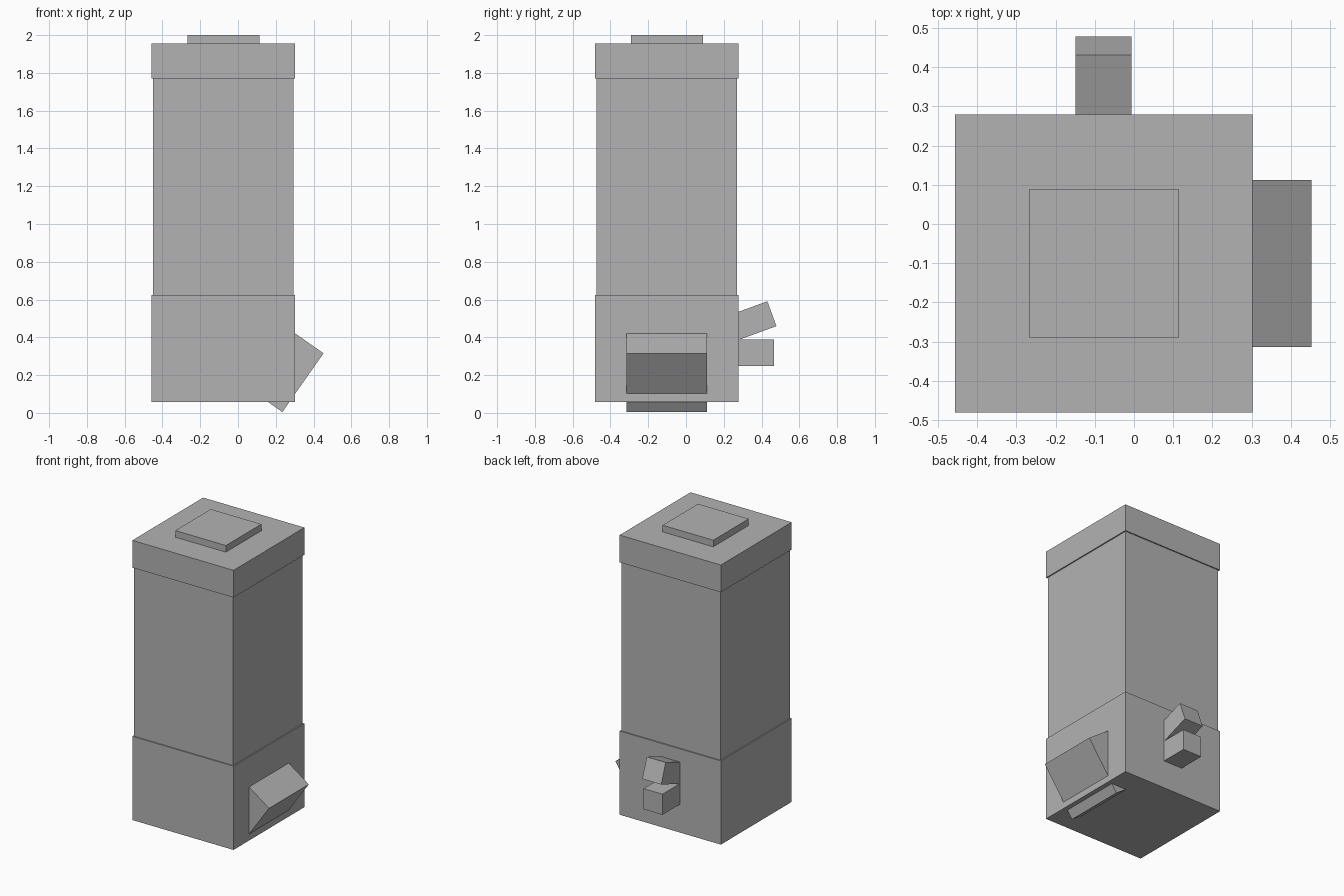
import bpy
from math import radians
from mathutils import Vector

default = bpy.data.objects.get("Cube")
if default:
    bpy.data.objects.remove(default, do_unlink=True)

grey = bpy.data.materials.new("plain grey")
grey.use_nodes = True
colour = (0.45, 0.45, 0.45, 1)
grey.diffuse_color = colour
grey.node_tree.nodes["Principled BSDF"].inputs["Base Color"].default_value = colour


def box(name, center, size, rotation=(0, 0, 0)):
    """Add a flat-faced box, optionally tilted about its centre."""
    bpy.ops.mesh.primitive_cube_add(size=1, location=center, rotation=rotation)
    obj = bpy.context.object
    obj.name = name
    for vert in obj.data.vertices:
        vert.co = vert.co * Vector(size)
    obj.data.materials.append(grey)
    return obj


# Square column: stacked sections sharing one axis
AXIS_X, AXIS_Y = -0.077, -0.101
for name, width, bottom, top in (
    ("base", 0.76, 0.057, 0.625),
    ("shaft", 0.744, 0.625, 1.77),
    ("cap", 0.76, 1.77, 1.955),
    ("lid_plate", 0.38, 1.955, 2.0),
):
    box(name, (AXIS_X, AXIS_Y, (bottom + top) / 2), (width, width, top - bottom))

# Tilted block poking through the left side and underside of the base
box("tilted_side_block", (0.221, AXIS_Y, 0.246), (0.3, 0.426, 0.38),
    (0, radians(35), 0))

# Two rear stubs, the upper one angled upward
box("lower_rear_stub", (-0.078, 0.35, 0.318), (0.142, 0.23, 0.14))
box("upper_rear_stub", (-0.078, 0.342, 0.484), (0.142, 0.24, 0.14),
    (radians(20), 0, 0))
